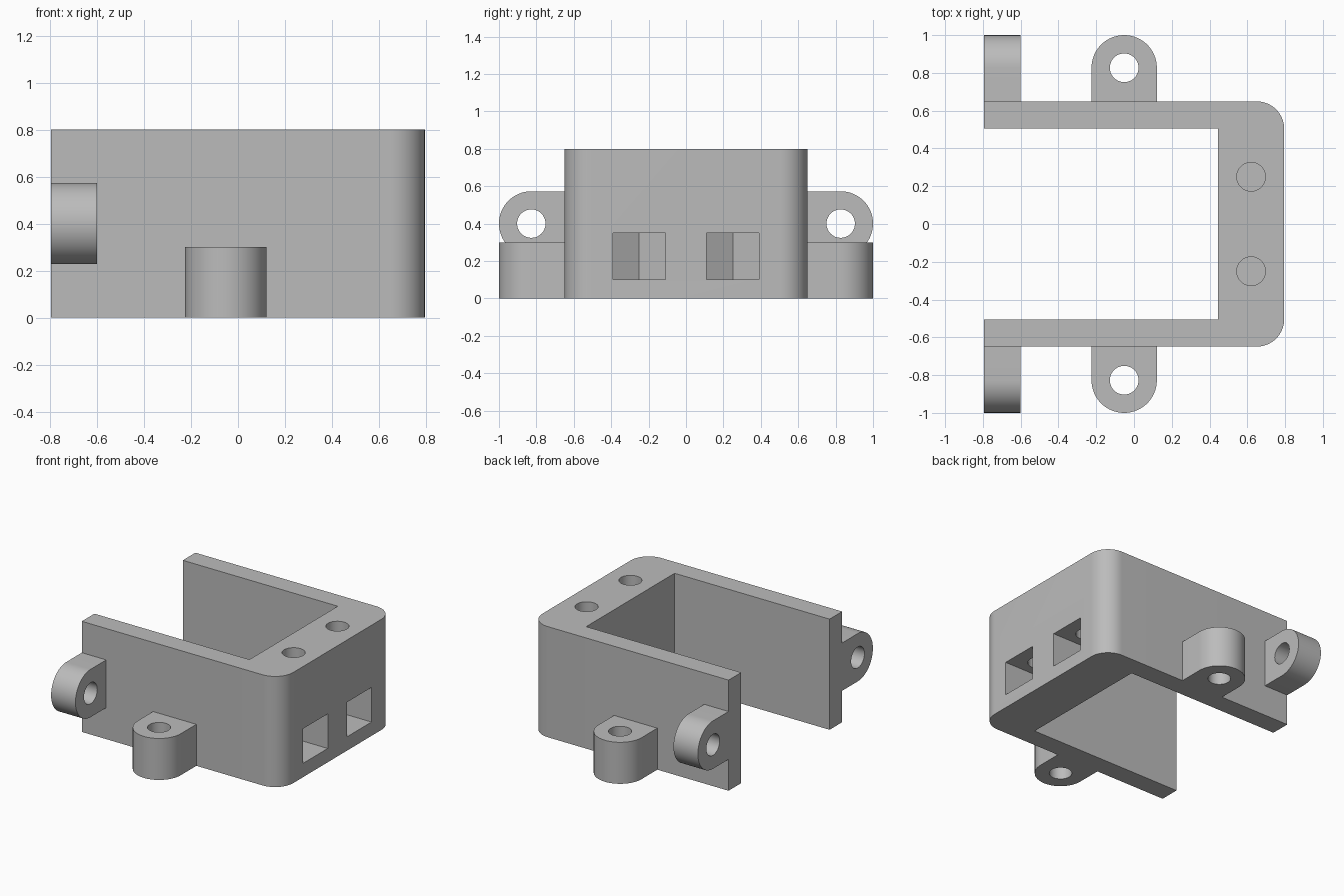
import bpy, bmesh
from math import pi, cos, sin, radians
from mathutils import Vector

old = bpy.data.objects.get("Cube")
if old:
    bpy.data.objects.remove(old, do_unlink=True)

grey = bpy.data.materials.new("plain grey")
grey.use_nodes = True
COLOUR = (0.5, 0.5, 0.5, 1)
grey.diffuse_color = COLOUR
grey.node_tree.nodes["Principled BSDF"].inputs["Base Color"].default_value = COLOUR

X, Y, H = 0.795, 0.649, 0.8           # housing half length, half width, height
IN_X, IN_Y, FILLET = 0.445, 0.505, 0.145
LUG_R, BORE_R = 0.173, 0.076
LUG_Y = 1 - LUG_R


def arc(cx, cy, r, start, end, steps):
    return [(cx + r * cos(start + (end - start) * i / steps),
             cy + r * sin(start + (end - start) * i / steps))
            for i in range(steps + 1)]


def prism(name, outline, low, high, axis="z"):
    """Extrude a closed outline; axis z takes (x, y), axis x takes (y, z)."""
    def place(p, h):
        return (p[0], p[1], h) if axis == "z" else (h, p[0], p[1])
    bm = bmesh.new()
    base = bm.faces.new([bm.verts.new(place(p, low)) for p in outline])
    out = bmesh.ops.extrude_face_region(bm, geom=[base], use_keep_orig=True)
    shift = Vector(place((0, 0), high - low))
    top = [v for v in out["geom"] if isinstance(v, bmesh.types.BMVert)]
    bmesh.ops.translate(bm, verts=top, vec=shift)
    bmesh.ops.recalc_face_normals(bm, faces=bm.faces)
    mesh = bpy.data.meshes.new(name)
    bm.to_mesh(mesh)
    bm.free()
    mesh.materials.append(grey)
    ob = bpy.data.objects.new(name, mesh)
    bpy.context.collection.objects.link(ob)
    return ob


def finish(ob, cutters):
    """Cut the openings, then smooth the curved walls."""
    bpy.ops.object.select_all(action="DESELECT")
    ob.select_set(True)
    bpy.context.view_layer.objects.active = ob
    for cutter in cutters:
        cutter.hide_render = True
        mod = ob.modifiers.new("cut", "BOOLEAN")
        mod.operation, mod.solver, mod.object = "DIFFERENCE", "EXACT", cutter
        bpy.ops.object.modifier_apply(modifier=mod.name)
        bpy.data.objects.remove(cutter, do_unlink=True)
    bpy.ops.object.shade_smooth_by_angle(angle=radians(25))


def circle(cx, cy, r):
    return arc(cx, cy, r, 0, 2 * pi, 48)[:-1]


# U-shaped housing with two rounded outer corners
outline = ([(-X, -IN_Y), (-X, -Y)]
           + arc(X - FILLET, -Y + FILLET, FILLET, -pi / 2, 0, 16)
           + arc(X - FILLET, Y - FILLET, FILLET, 0, pi / 2, 16)
           + [(-X, Y), (-X, IN_Y), (IN_X, IN_Y), (IN_X, -IN_Y)])
housing = prism("housing", outline, 0, H)

# Screw holes from the top, meeting nut pockets open to the end wall
BOLT_X, HALF = 0.62, 0.14
point = HALF / cos(pi / 6)
cutters = []
for y in (-0.25, 0.25):
    pocket = [(1, y - HALF), (1, y + HALF), (BOLT_X - point / 2, y + HALF),
              (BOLT_X - point, y), (BOLT_X - point / 2, y - HALF)]
    cutters.append(prism("nut_pocket_cutter", pocket, 0.1, 0.35))
    cutters.append(prism("screw_hole_cutter", circle(BOLT_X, y, BORE_R), 0.3, 1))
finish(housing, cutters)

# Mounting lugs on both sides: upright bore at the base, sideways bore at the end
for side, s in (("left", -1), ("right", 1)):
    word = "front" if s < 0 else "back"
    cx = -0.052
    lug = [(cx + LUG_R, Y)] + arc(cx, LUG_Y, LUG_R, 0, pi, 32) + [(cx - LUG_R, Y)]
    base_lug = prism(word + "_base_lug", [(x, s * y) for x, y in lug], 0, 0.3)
    finish(base_lug, [prism("bore_cutter", circle(cx, s * LUG_Y, BORE_R), -1, 1)])

    cz = 0.4
    ear = ([(Y, cz - LUG_R)] + arc(LUG_Y, cz, LUG_R, -pi / 2, pi / 2, 32)
           + [(Y, cz + LUG_R)])
    end_lug = prism(word + "_end_lug", [(s * y, z) for y, z in ear], -X, -0.6, "x")
    finish(end_lug, [prism("bore_cutter", circle(s * LUG_Y, cz, BORE_R), -1, 0, "x")])
